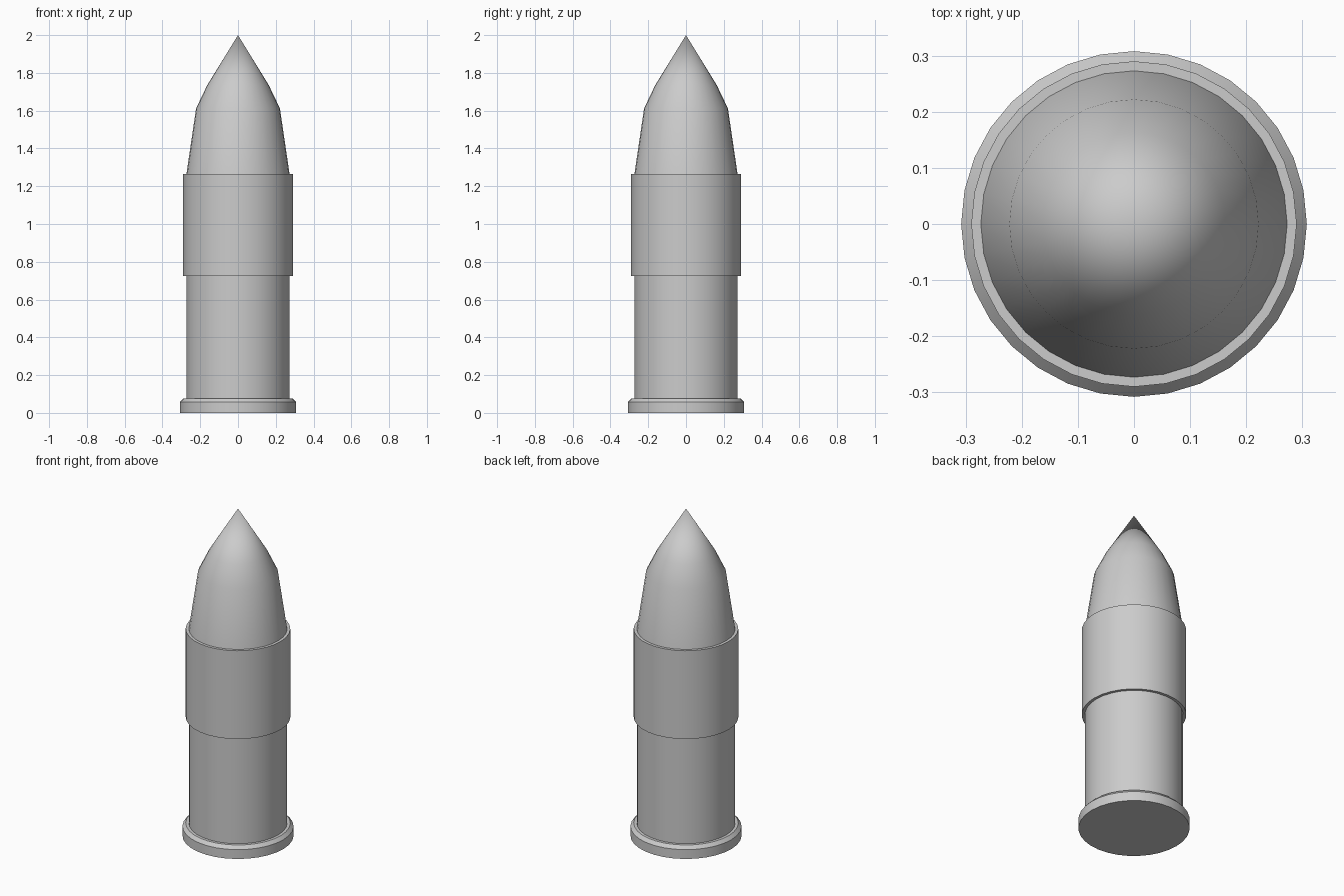
import bpy, bmesh, math

if "Cube" in bpy.data.objects:
    bpy.data.objects.remove(bpy.data.objects["Cube"])

SIDES = 32


def lathe(name, profile):
    """Revolve (radius, height) points around z; radius 0 makes a pole."""
    bm = bmesh.new()
    rings = []
    for r, z in profile:
        if r == 0:
            rings.append([bm.verts.new((0, 0, z))] * SIDES)
        else:
            rings.append([bm.verts.new((r * math.cos(2 * math.pi * i / SIDES),
                                        r * math.sin(2 * math.pi * i / SIDES), z))
                          for i in range(SIDES)])
    for low, high in zip(rings, rings[1:]):
        for i in range(SIDES):
            j = (i + 1) % SIDES
            corners = dict.fromkeys([low[i], low[j], high[j], high[i]])
            bm.faces.new(list(corners))
    mesh = bpy.data.meshes.new(name)
    bm.to_mesh(mesh)
    bm.free()
    obj = bpy.data.objects.new(name, mesh)
    bpy.context.collection.objects.link(obj)
    bpy.ops.object.select_all(action='DESELECT')
    obj.select_set(True)
    bpy.context.view_layer.objects.active = obj
    bpy.ops.object.shade_smooth_by_angle(angle=math.radians(30))
    return obj


BODY_R, SLEEVE_R, RIM_R = 0.273, 0.29, 0.308
SLEEVE_LOW, SLEEVE_TOP = 0.725, 1.265

# Flat base with bevelled rim
lathe("base_rim", [(0, 0), (RIM_R, 0), (RIM_R, 0.057),
                   (SLEEVE_R, 0.077), (BODY_R, 0.077)])
# Straight lower case
lathe("lower_case", [(BODY_R, 0.077), (BODY_R, SLEEVE_LOW)])
# Wider collar around the middle
lathe("collar", [(BODY_R, SLEEVE_LOW), (SLEEVE_R, SLEEVE_LOW),
                 (SLEEVE_R, SLEEVE_TOP), (BODY_R, SLEEVE_TOP)])
# Tapered, pointed nose
lathe("nose", [(BODY_R, SLEEVE_TOP), (0.222, 1.612), (0.163, 1.735), (0, 2.0)])
